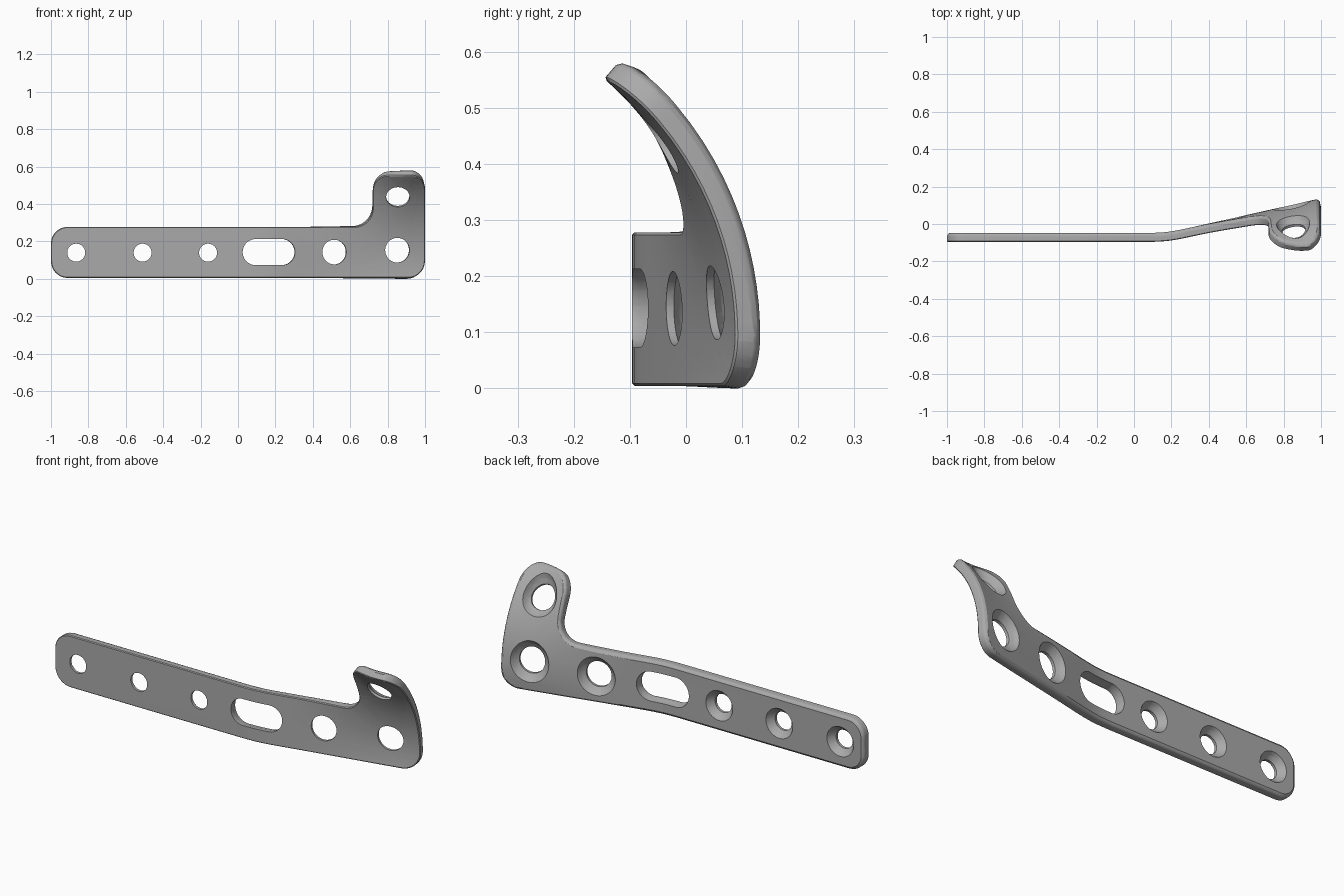
import bpy, bmesh, math
from mathutils import Vector

cube = bpy.data.objects.get("Cube")
if cube:
    bpy.data.objects.remove(cube, do_unlink=True)

THICK = 0.048


def new_object(name, bm):
    bmesh.ops.recalc_face_normals(bm, faces=bm.faces)
    mesh = bpy.data.meshes.new(name)
    bm.to_mesh(mesh)
    bm.free()
    obj = bpy.data.objects.new(name, mesh)
    bpy.context.collection.objects.link(obj)
    return obj


def loft(bm, rings):
    """Closed solid through rings of equal point count."""
    loops = [[bm.verts.new(p) for p in ring] for ring in rings]
    for a, b in zip(loops, loops[1:]):
        for i in range(len(a)):
            j = (i + 1) % len(a)
            bm.faces.new((a[i], a[j], b[j], b[i]))
    bm.faces.new(loops[0])
    bm.faces.new(loops[-1])


# Outline corners: centre x, centre z, radius, start angle, sweep
CORNERS = [
    (-0.91, 0.10, 0.09, 180, 90),
    (0.91, 0.10, 0.09, 270, 90),
    (0.93, 0.487, 0.07, 0, 90),
    (0.80, 0.477, 0.08, 90, 90),
    (0.62, 0.383, 0.10, 0, -90),
    (-0.91, 0.193, 0.09, 90, 90),
]


def outline(inset, y, steps=12):
    pts = []
    for cx, cz, r, start, sweep in CORNERS:
        rr = r - math.copysign(inset, sweep)
        for i in range(steps + 1):
            a = math.radians(start + sweep * i / steps)
            pts.append((cx + rr * math.cos(a), y, cz + rr * math.sin(a)))
    return pts


def hole_ring(cx, cz, half, rx, rz, y, n=48):
    pts = []
    for i in range(n):
        a = math.tau * (i + 0.5) / n
        c = math.cos(a)
        pts.append((cx + math.copysign(half, c) + rx * c, y, cz + rz * math.sin(a)))
    return pts


# Flat plate with rounded rear rim
bm = bmesh.new()
loft(bm, [outline(i, y) for i, y in
          ((0.004, 0), (0, 0.004), (0, 0.032), (0.004, 0.041), (0.014, THICK))])
blank = new_object("plate_blank", bm)

# Countersunk screw holes and slot: x, z, half straight, rx, rz, rear flare
HOLES = [(x, 0.145, 0, 0.048, 0.048, 0.03) for x in (-0.865, -0.51, -0.16)] + [
    (0.165, 0.148, 0.07, 0.07, 0.07, 0.008),
    (0.515, 0.148, 0, 0.064, 0.066, 0.032),
    (0.852, 0.158, 0, 0.065, 0.066, 0.032),
    (0.855, 0.442, 0, 0.063, 0.053, 0.03),
]
bm = bmesh.new()
for cx, cz, half, rx, rz, flare in HOLES:
    loft(bm, [hole_ring(cx, cz, half, rx + f * flare, rz + f * flare, y)
              for f, y in ((0, -0.02), (0, 0.014), (0.6, 0.03), (1, THICK), (1, 0.08))])
cutter = new_object("hole_cutter", bm)
cutter.hide_render = True

cut = blank.modifiers.new("holes", 'BOOLEAN')
cut.operation = 'DIFFERENCE'
cut.solver = 'EXACT'
cut.object = cutter
bpy.context.view_layer.update()
cut_mesh = bpy.data.meshes.new_from_object(
    blank.evaluated_get(bpy.context.evaluated_depsgraph_get()))
bm = bmesh.new()
bm.from_mesh(cut_mesh)
bpy.data.objects.remove(blank, do_unlink=True)
bpy.data.objects.remove(cutter, do_unlink=True)

# Slice the bent end finely so that it curves smoothly
bmesh.ops.triangulate(bm, faces=bm.faces)


def slice_at(co, normal):
    bmesh.ops.bisect_plane(bm, geom=bm.verts[:] + bm.edges[:] + bm.faces[:],
                           dist=1e-5, plane_co=co, plane_no=normal)


for i in range(31):
    slice_at((0.0803 + i * 0.03, 0, 0), (1, 0, 0))
for i in range(18):
    slice_at((0, 0, 0.0307 + i * 0.03), (0, 0, 1))


def front_depth(x, z):
    """Depth of the front face: a ramp along x with a growing curl along z."""
    soft = 0.035
    ramp = 0.225 * soft * math.log1p(math.exp((x - 0.18) / soft))
    t = min(max((x - 0.3) / 0.65, 0), 1)
    curve = 1.7 * t * t * (3 - 2 * t)
    d = z - 0.1
    curl = curve * d * d / (1 + math.sqrt(max(0.05, 1 - (curve * d) ** 2)))
    return -0.096 + ramp - curl


# Bend the plate, keeping its thickness along the surface normal
E = 0.001
for v in bm.verts:
    x, t, z = v.co
    sx = (front_depth(x + E, z) - front_depth(x - E, z)) / (2 * E)
    sz = (front_depth(x, z + E) - front_depth(x, z - E)) / (2 * E)
    v.co = Vector((x, front_depth(x, z), z)) + Vector((-sx, 1, -sz)).normalized() * t
low = min(v.co.z for v in bm.verts)
bmesh.ops.translate(bm, vec=(0, 0, -low), verts=bm.verts)
plate = new_object("angled_plate", bm)

# Brushed grey metal colour
metal = bpy.data.materials.new("metal_grey")
metal.use_nodes = True
colour = (0.4, 0.4, 0.4, 1)
metal.diffuse_color = colour
metal.node_tree.nodes["Principled BSDF"].inputs["Base Color"].default_value = colour
plate.data.materials.clear()
plate.data.materials.append(metal)

bpy.ops.object.select_all(action='DESELECT')
plate.select_set(True)
bpy.context.view_layer.objects.active = plate
bpy.ops.object.shade_smooth_by_angle(angle=math.radians(32))
weighted = plate.modifiers.new("clean_shading", 'WEIGHTED_NORMAL')
weighted.keep_sharp = True
